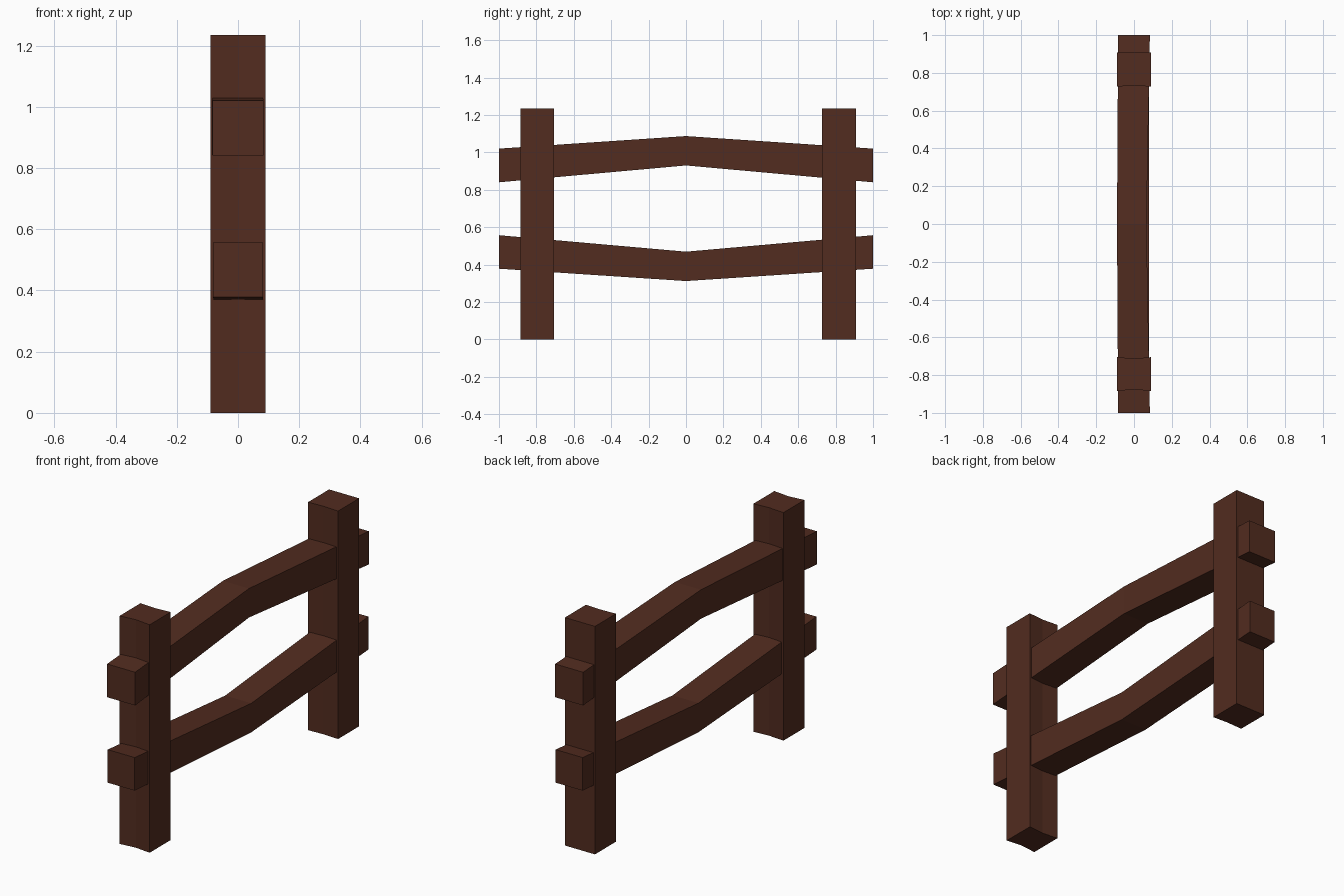
import bpy, bmesh

if "Cube" in bpy.data.objects:
    bpy.data.objects.remove(bpy.data.objects["Cube"])

wood = bpy.data.materials.new("dark_wood")
wood.diffuse_color = (0.085, 0.025, 0.014, 1)
wood.use_nodes = True
wood.node_tree.nodes["Principled BSDF"].inputs["Base Color"].default_value = wood.diffuse_color


def loft(name, rings):
    """Join matching rings of points into a closed, flat-shaded solid."""
    bm = bmesh.new()
    loops = [[bm.verts.new(p) for p in ring] for ring in rings]
    n = len(loops[0])
    for a, b in zip(loops, loops[1:]):
        for i in range(n):
            j = (i + 1) % n
            bm.faces.new((a[i], a[j], b[j], b[i]))
    bm.faces.new(loops[0])
    bm.faces.new(loops[-1])
    bmesh.ops.recalc_face_normals(bm, faces=bm.faces)
    mesh = bpy.data.meshes.new(name)
    bm.to_mesh(mesh)
    bm.free()
    mesh.materials.append(wood)
    obj = bpy.data.objects.new(name, mesh)
    bpy.context.collection.objects.link(obj)


def post(name, y0, y1, dent_front, dent_back):
    # square post, with a shallow crease down the front and back faces
    outline = [(-0.09, y0), (0, y0 + dent_front), (0.09, y0),
               (0.09, y1), (0, y1 - dent_back), (-0.09, y1)]
    loft(name, [[(x, y, z) for x, y in outline] for z in (0, 1.235)])


def rail(name, end, middle):
    # bent beam: each section is (x0, x1, z0, z1)
    rings = []
    for y, (x0, x1, z0, z1) in ((-1, end), (0, middle), (1, end)):
        rings.append([(x0, y, z0), (x1, y, z0), (x1, y, z1), (x0, y, z1)])
    loft(name, rings)


# Posts
post("front_post", -0.885, -0.705, 0.01, 0.007)
post("back_post", 0.728, 0.908, 0.004, 0)

# Rails
rail("upper_rail", (-0.084, 0.084, 0.84, 1.02), (-0.09, 0.066, 0.93, 1.087))
rail("lower_rail", (-0.081, 0.081, 0.378, 0.557), (-0.076, 0.08, 0.312, 0.469))
